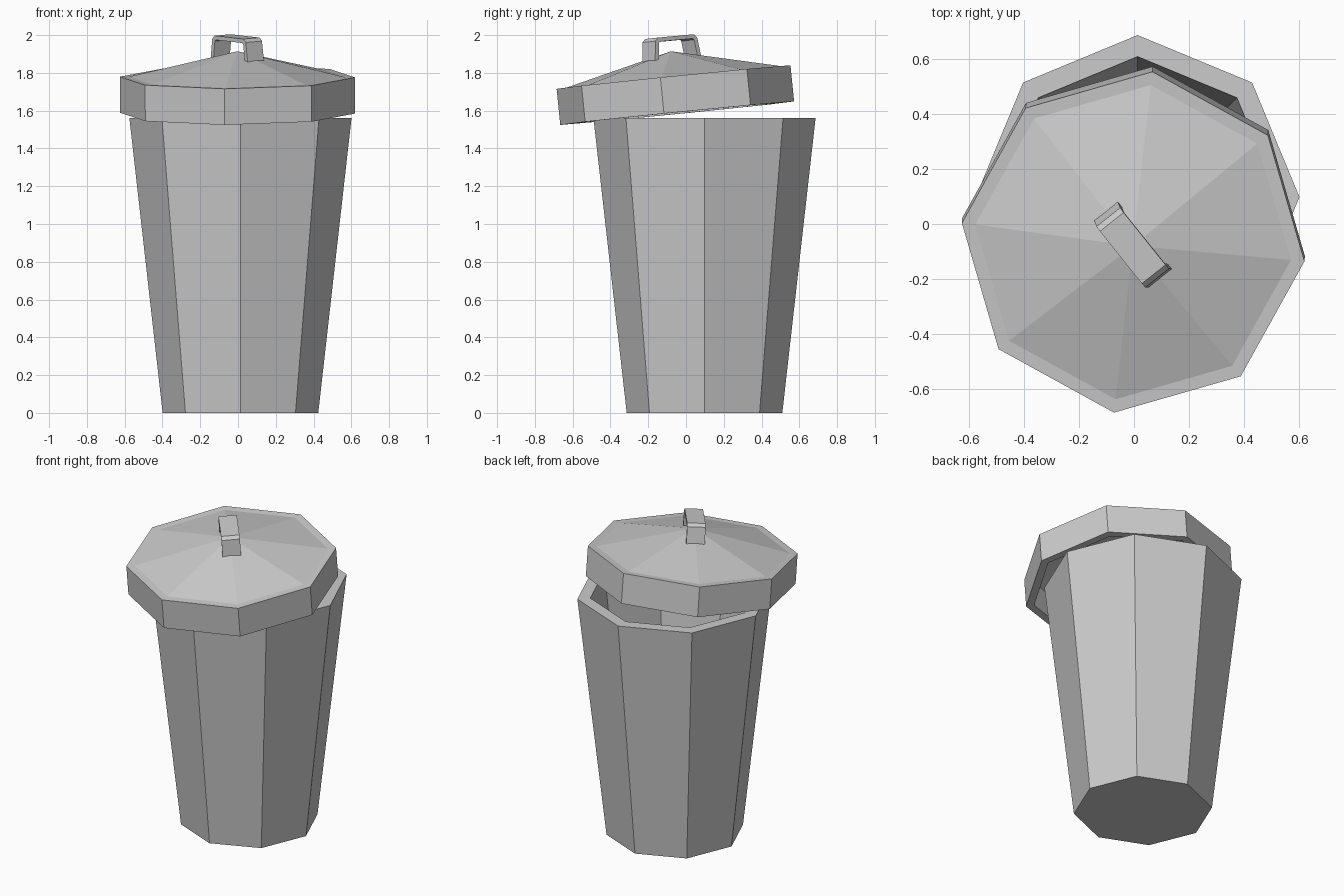
import bpy, bmesh
from math import sin, cos, radians, tau
from mathutils import Matrix, Vector

if "Cube" in bpy.data.objects:
    bpy.data.objects.remove(bpy.data.objects["Cube"])

SIDES = 8


def finish(name, bm, matrix):
    bmesh.ops.remove_doubles(bm, verts=bm.verts, dist=1e-5)
    bmesh.ops.recalc_face_normals(bm, faces=bm.faces)
    mesh = bpy.data.meshes.new(name)
    bm.to_mesh(mesh)
    bm.free()
    obj = bpy.data.objects.new(name, mesh)
    bpy.context.collection.objects.link(obj)
    obj.matrix_world = matrix
    return obj


def turned(name, profile, matrix, closed=False):
    """Revolve an (r, z) profile into an eight-sided solid."""
    bm = bmesh.new()
    rings = []
    for r, z in profile:
        if r == 0:
            rings.append([bm.verts.new((0, 0, z))] * SIDES)
        else:
            rings.append([bm.verts.new((r * cos(tau * i / SIDES), r * sin(tau * i / SIDES), z))
                          for i in range(SIDES)])
    pairs = list(zip(rings, rings[1:]))
    if closed:
        pairs.append((rings[-1], rings[0]))
    for a, b in pairs:
        for i in range(SIDES):
            j = (i + 1) % SIDES
            bm.faces.new(dict.fromkeys((a[i], a[j], b[j], b[i])))
    return finish(name, bm, matrix)


# Tapered bin body with thick rim and hollow inside
turned("bin_body", [(0, 0), (0.412, 0), (0.588, 1.56), (0.51, 1.56), (0.342, 0.08), (0, 0.08)],
       Matrix.Translation((0.013, 0.098, 0)))

# Shared frame of the tilted, twisted lid: origin at centre of its top edge
tilt = Vector((0, 0, 1)).rotation_difference(Vector((-0.008, -0.1, 1)))
lid = (Matrix.Translation((-0.003, -0.066, 1.778)) @ tilt.to_matrix().to_4x4()
       @ Matrix.Rotation(radians(-6.4), 4, 'Z'))

# Lid skirt ring
turned("lid_skirt", [(0.626, -0.192), (0.626, 0), (0.577, 0), (0.577, -0.192)], lid, closed=True)

# Shallow pointed lid top
turned("lid_top", [(0, 0.137), (0.577, 0), (0.577, -0.02), (0, 0.117)], lid)

# Handle: bent strap extruded across its width
outer = [(0.158, 0.085), (0.142, 0.198), (0.122, 0.215)]
inner = [(0.134, 0.085), (0.120, 0.186), (0.112, 0.193)]
half = outer + inner[::-1]
strap = (outer + [(-x, z) for x, z in outer[::-1]]
         + [(-x, z) for x, z in inner] + inner[::-1])
bm = bmesh.new()
front, back = ([bm.verts.new((x, y, z)) for x, z in strap] for y in (-0.055, 0.055))
n = len(strap)
for i in range(n):
    j = (i + 1) % n
    bm.faces.new((front[i], front[j], back[j], back[i]))
for side in (front, back):
    for i in range(n // 2):
        if i < n // 2 - 1:
            bm.faces.new((side[i], side[i + 1], side[n - 2 - i], side[n - 1 - i]))
finish("lid_handle", bm, lid @ Matrix.Rotation(radians(-45), 4, 'Z'))
